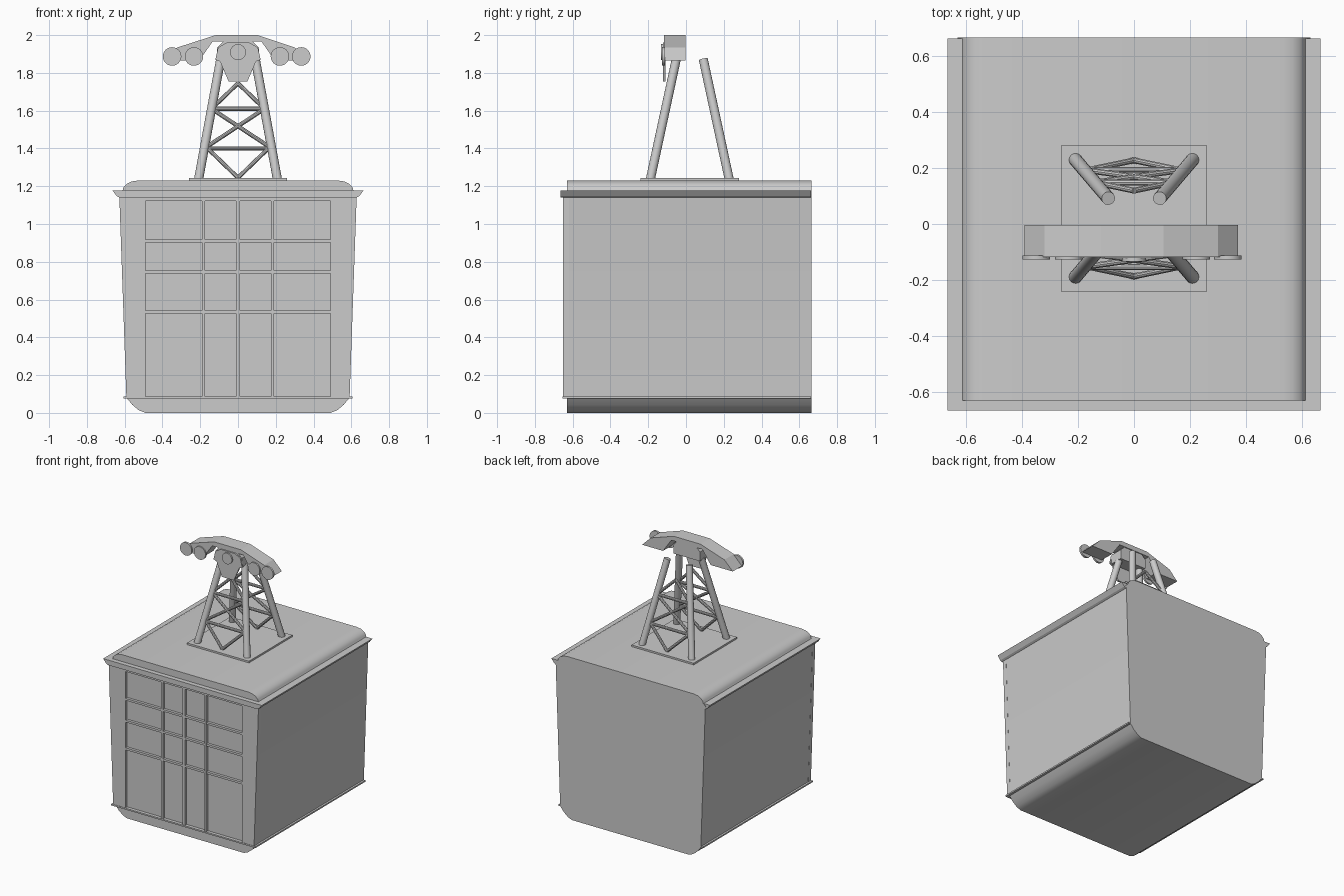
import bpy, bmesh, math
from mathutils import Vector

if "Cube" in bpy.data.objects:
    bpy.data.objects.remove(bpy.data.objects["Cube"])


def extrude(name, pts, y0, y1, smooth=False):
    """Solid from an x-z outline pushed along y."""
    bm = bmesh.new()
    a = [bm.verts.new((x, y0, z)) for x, z in pts]
    b = [bm.verts.new((x, y1, z)) for x, z in pts]
    n = len(pts)
    bm.faces.new(a)
    bm.faces.new(b[::-1])
    for i in range(n):
        bm.faces.new((a[i], b[i], b[(i + 1) % n], a[(i + 1) % n]))
    bmesh.ops.recalc_face_normals(bm, faces=bm.faces)
    me = bpy.data.meshes.new(name)
    bm.to_mesh(me)
    bm.free()
    ob = bpy.data.objects.new(name, me)
    bpy.context.collection.objects.link(ob)
    if smooth:
        shade(ob)
    return ob


def shade(ob):
    bpy.ops.object.select_all(action='DESELECT')
    ob.select_set(True)
    bpy.context.view_layer.objects.active = ob
    bpy.ops.object.shade_smooth_by_angle(angle=math.radians(35))


def box(name, x0, x1, y0, y1, z0, z1):
    return extrude(name, [(x0, z0), (x1, z0), (x1, z1), (x0, z1)], y0, y1)


def tube(name, p, q, r, sides=16):
    p, q = Vector(p), Vector(q)
    d = q - p
    bpy.ops.mesh.primitive_cylinder_add(vertices=sides, radius=r, depth=d.length, location=(p + q) / 2,
                                        rotation=d.to_track_quat('Z', 'Y').to_euler())
    ob = bpy.context.object
    ob.name = name
    shade(ob)


def mirrored(half):
    """Outline from its right half, listed bottom to top."""
    return half + [(-x, z) for x, z in reversed(half)]


# Cabin shell: curved belly, flared walls and rounded roof
shell = [(0.49, 0), (0.525, 0.014), (0.56, 0.043), (0.59, 0.08), (0.627, 1.14), (0.63, 1.16),
         (0.61, 1.18), (0.607, 1.193), (0.59, 1.212), (0.565, 1.225), (0.53, 1.23)]
extrude("cabin_shell", mirrored(shell), -0.63, 0.665, True)

# Roof gutter and floor sill
extrude("roof_gutter", mirrored([(0.628, 1.14), (0.642, 1.148), (0.655, 1.165), (0.665, 1.178)]), -0.665, 0.662)
box("floor_sill", -0.605, 0.605, -0.655, 0.662, 0.077, 0.088)

# Front corner posts and header
for s, side in ((-1, "left"), (1, "right")):
    extrude("corner_post_" + side, [(s * 0.502, 0.085), (s * 0.591, 0.085), (s * 0.628, 1.14), (s * 0.502, 1.14)],
            -0.652, -0.62)
box("window_header", -0.502, 0.502, -0.652, -0.62, 1.122, 1.14)

# Window and door bars
for x in (-0.497, -0.182, 0, 0.182, 0.497):
    w = 0.011 if x == 0 else 0.008
    box("window_upright", x - w, x + w, -0.652, -0.62, 0.085, 1.13)
for z in (0.91, 0.745, 0.535):
    box("window_crossbar", -0.497, 0.497, -0.65, -0.62, z - 0.008, z + 0.008)

# Lattice tower: two leaning frames on a base plate
box("tower_base", -0.26, 0.26, -0.24, 0.28, 1.225, 1.243)


def frame_point(u, z, s):
    """Point in a leaning frame; u runs -1..1 from leg to leg."""
    t = (z - 1.24) / 0.63
    return (u * (0.208 - 0.116 * t), 0.02 + s * (0.208 - 0.136 * t), z)


for s, end in ((-1, "front"), (1, "back")):
    for u in (-1, 1):
        tube("tower_leg_" + end, frame_point(u, 1.235, s), frame_point(u, 1.872, s), 0.024)
        tube("lower_brace_" + end, frame_point(0, 1.245, s), frame_point(u * 0.9, 1.40, s), 0.011, 10)
        tube("cross_brace_" + end, frame_point(-u, 1.40, s), frame_point(u, 1.61, s), 0.011, 10)
        tube("upper_brace_" + end, frame_point(u, 1.61, s), frame_point(0, 1.745, s), 0.011, 10)
    for z in (1.40, 1.61):
        tube("tower_rail_" + end, frame_point(-1, z, s), frame_point(1, z, s), 0.011, 10)

# Arched carriage beam with its centre block and hanger plate
beam = [(-0.118, 2.0), (0.105, 2.0), (0.30, 1.935), (0.37, 1.865), (0.195, 1.865), (0.125, 1.965),
        (-0.135, 1.965), (-0.205, 1.865), (-0.39, 1.865), (-0.32, 1.935)]
extrude("carriage_beam", beam, -0.117, -0.003)
extrude("centre_block", [(-0.11, 1.865), (0.11, 1.865), (0.11, 1.935), (0.075, 1.97), (-0.075, 1.97),
                         (-0.11, 1.935)], -0.112, -0.01)
extrude("hanger_plate", [(-0.05, 1.755), (0.05, 1.755), (0.095, 1.86), (0.12, 1.87), (0.105, 1.935),
                         (0.06, 1.96), (-0.06, 1.96), (-0.105, 1.935), (-0.12, 1.87), (-0.095, 1.86)],
        -0.122, -0.108)

# Carriage wheels
for x in (-0.349, -0.233, 0.222, 0.335):
    tube("carriage_wheel", (x, -0.127, 1.887), (x, -0.112, 1.887), 0.049, 32)
tube("centre_pivot", (0, -0.133, 1.91), (0, -0.112, 1.91), 0.042, 32)
